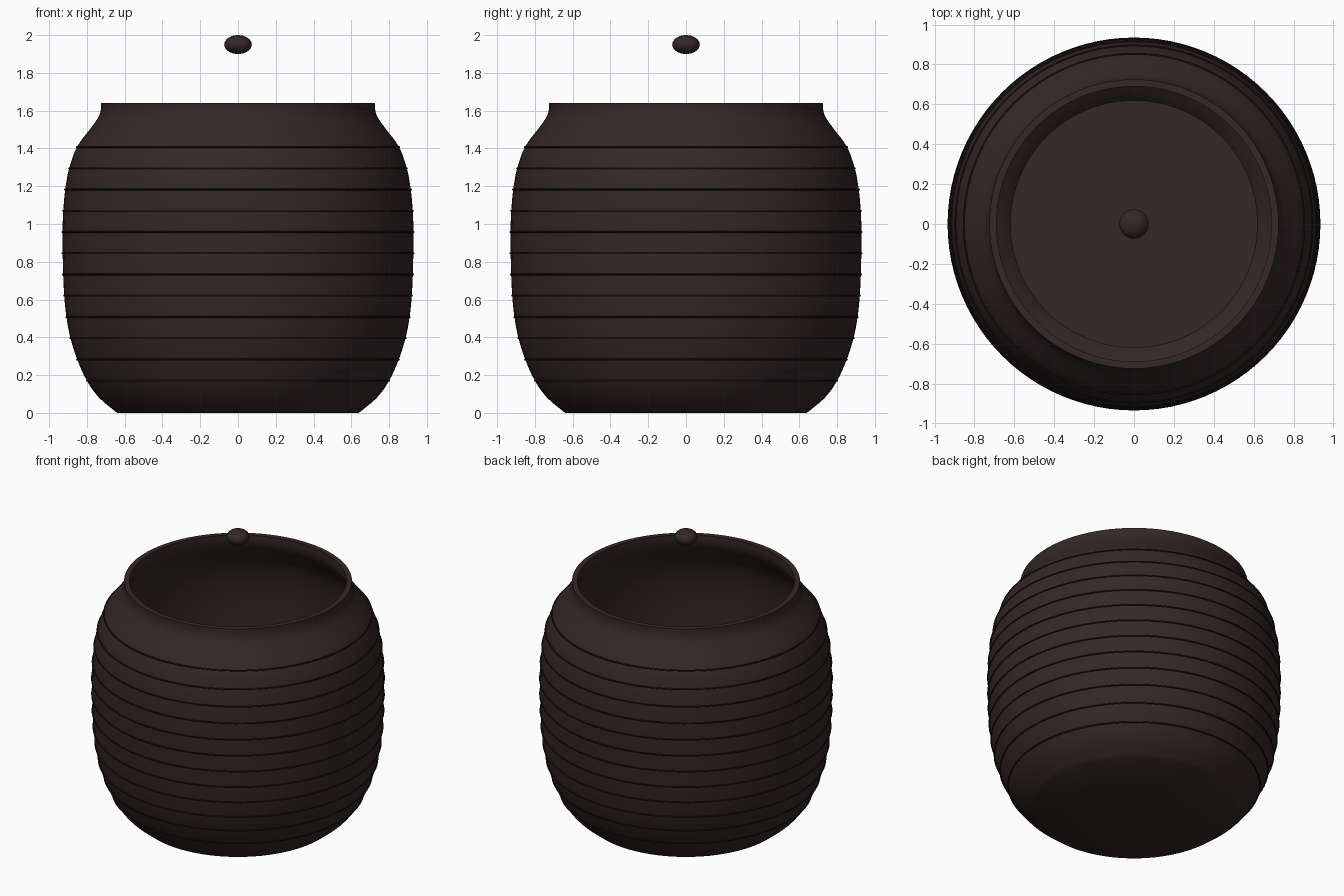
import bpy, bmesh, math
from mathutils import Vector

if "Cube" in bpy.data.objects:
    bpy.data.objects.remove(bpy.data.objects["Cube"], do_unlink=True)


def make_material(name, rgb):
    mat = bpy.data.materials.new(name)
    mat.use_nodes = True
    mat.diffuse_color = (*rgb, 1)
    bsdf = mat.node_tree.nodes["Principled BSDF"]
    bsdf.inputs["Base Color"].default_value = (*rgb, 1)
    bsdf.inputs["Roughness"].default_value = 0.7
    return mat


clay = make_material("dark brown clay", (0.033, 0.021, 0.020))
groove = make_material("near black band", (0.010, 0.006, 0.006))

WALL = 0.035
SEGMENTS = 96

# Outer silhouette of the jar: radius, height
OUTLINE = [(0.64, 0), (0.735, 0.08), (0.80, 0.17), (0.85, 0.28), (0.887, 0.395),
           (0.908, 0.505), (0.92, 0.62), (0.927, 0.78), (0.929, 0.955),
           (0.925, 1.07), (0.915, 1.18), (0.895, 1.29), (0.853, 1.407),
           (0.785, 1.5), (0.742, 1.56), (0.727, 1.6), (0.725, 1.64)]


def smooth_path(points, steps=4):
    """Catmull-Rom curve through the points."""
    pts = [Vector(p) for p in points]
    pts = [2 * pts[0] - pts[1]] + pts + [2 * pts[-1] - pts[-2]]
    path = []
    for a, b, c, d in zip(pts, pts[1:], pts[2:], pts[3:]):
        for i in range(steps):
            t = i / steps
            path.append(0.5 * (2 * b + (c - a) * t + (2 * a - 5 * b + 4 * c - d) * t ** 2
                               + (3 * b - a - 3 * c + d) * t ** 3))
    return path + [pts[-2]]


def radius_at(path, z):
    for a, b in zip(path, path[1:]):
        if a.y <= z <= b.y:
            return a.x + (b.x - a.x) * (z - a.y) / (b.y - a.y)
    return path[-1].x


def finish(obj, mat, angle=40):
    obj.data.materials.append(mat)
    bpy.ops.object.select_all(action="DESELECT")
    obj.select_set(True)
    bpy.context.view_layer.objects.active = obj
    bpy.ops.object.shade_smooth_by_angle(angle=math.radians(angle))


def lathe(name, profile, mat):
    bm = bmesh.new()
    verts = [bm.verts.new((r, 0, z)) for r, z in profile]
    edges = [bm.edges.new(pair) for pair in zip(verts, verts[1:])]
    bmesh.ops.spin(bm, geom=verts + edges, axis=(0, 0, 1), cent=(0, 0, 0),
                   angle=math.tau, steps=SEGMENTS)
    bmesh.ops.remove_doubles(bm, verts=bm.verts, dist=0.0002)
    bmesh.ops.recalc_face_normals(bm, faces=bm.faces)
    mesh = bpy.data.meshes.new(name)
    bm.to_mesh(mesh)
    bm.free()
    obj = bpy.data.objects.new(name, mesh)
    bpy.context.collection.objects.link(obj)
    finish(obj, mat)


# Hollow jar: outer wall, flat rim, inner wall and floor
outer = smooth_path(OUTLINE)
inner = []
for i, p in enumerate(outer):
    tangent = (outer[min(i + 1, len(outer) - 1)] - outer[max(i - 1, 0)]).normalized()
    inner.append(p + WALL * Vector((-tangent.y, tangent.x)))
inner[-1] = Vector((outer[-1].x - WALL, outer[-1].y))
inner[0] = Vector((0.62, 0.02))
lathe("jar_body", [(0, 0)] + [tuple(p) for p in outer]
      + [tuple(p) for p in reversed(inner)] + [(0, 0.02)], clay)

# Thin dark bands around the body
for i in range(12):
    z = 0.17 + i * 0.1125
    bpy.ops.mesh.primitive_torus_add(major_radius=radius_at(outer, z) + 0.001, minor_radius=0.005,
                                     major_segments=SEGMENTS, minor_segments=8,
                                     location=(0, 0, z))
    band = bpy.context.object
    band.name = f"band_{i + 1}"
    finish(band, groove, 180)

# Flattened knob hovering above the opening
bpy.ops.mesh.primitive_uv_sphere_add(segments=32, ring_count=16, radius=1, location=(0, 0, 1.95))
knob = bpy.context.object
knob.name = "knob"
knob.scale = (0.073, 0.073, 0.05)
finish(knob, clay, 180)
